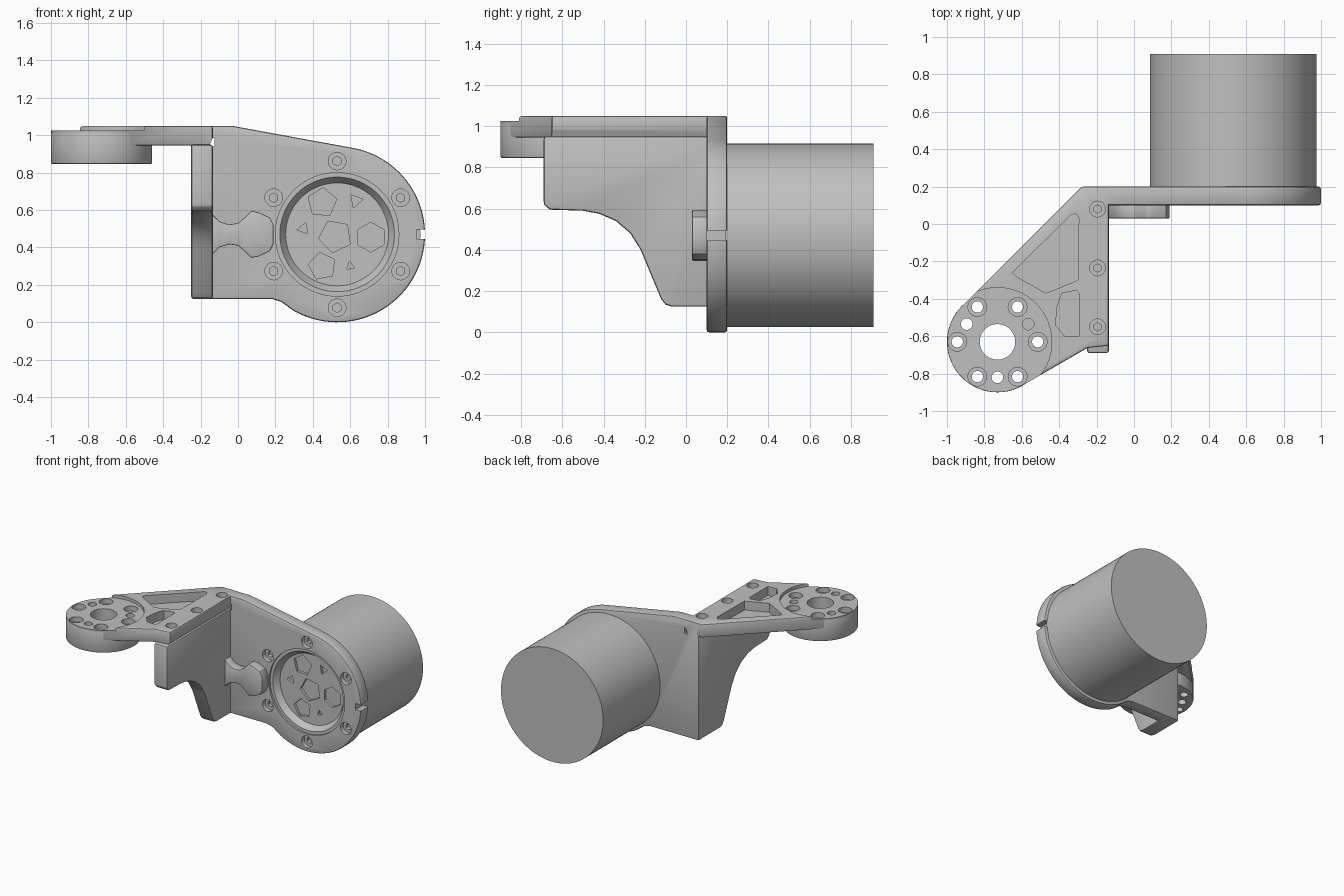
import bpy, bmesh
from math import radians, cos, sin
from mathutils import Matrix, Vector

if "Cube" in bpy.data.objects:
    bpy.data.objects.remove(bpy.data.objects["Cube"])

grey = bpy.data.materials.new("light_grey")
grey.use_nodes = True
grey.diffuse_color = (0.527, 0.527, 0.527, 1)
grey.node_tree.nodes["Principled BSDF"].inputs["Base Color"].default_value = grey.diffuse_color

parts, cutters = [], []


def finish(name, bm, bevel, cutter):
    bmesh.ops.recalc_face_normals(bm, faces=bm.faces)
    me = bpy.data.meshes.new(name)
    bm.to_mesh(me)
    bm.free()
    me.materials.append(grey)
    ob = bpy.data.objects.new(name, me)
    bpy.context.collection.objects.link(ob)
    if bevel:
        mod = ob.modifiers.new("edge_bevel", 'BEVEL')
        mod.width, mod.segments = bevel, 2
        mod.limit_method, mod.angle_limit = 'ANGLE', radians(40)
    if cutter:
        ob.hide_render = True
    (cutters if cutter else parts).append(ob)
    return ob


def prism(name, pts, axis, lo, hi, bevel=0.0, cutter=False):
    """Extrude an outline given in the two remaining axes along an axis."""
    place = {'X': lambda a, b: (lo, a, b), 'Y': lambda a, b: (a, lo, b), 'Z': lambda a, b: (a, b, lo)}[axis]
    bm = bmesh.new()
    face = bm.faces.new([bm.verts.new(place(a, b)) for a, b in pts])
    ext = bmesh.ops.extrude_face_region(bm, geom=[face])
    shift = Vector([hi - lo if a == axis else 0 for a in 'XYZ'])
    bmesh.ops.translate(bm, vec=shift, verts=[v for v in ext['geom'] if isinstance(v, bmesh.types.BMVert)])
    return finish(name, bm, bevel, cutter)


def cyl(name, c, axis, lo, hi, r, r2=None, n=64, turn=0, bevel=0.0, cutter=False):
    """Cylinder or cone along Y or Z, centred on c in the other two axes."""
    bm = bmesh.new()
    bmesh.ops.create_cone(bm, cap_ends=True, segments=n, radius1=r, radius2=r if r2 is None else r2, depth=hi - lo)
    m = Matrix.Rotation(radians(turn), 4, 'Z')
    mid = (lo + hi) / 2
    if axis == 'Y':
        m = Matrix.Translation((c[0], mid, c[1])) @ Matrix.Rotation(radians(-90), 4, 'X') @ m
    else:
        m = Matrix.Translation((c[0], c[1], mid)) @ m
    bm.transform(m)
    return finish(name, bm, bevel, cutter)


def hole(c, axis, lo, hi, r, r2=None, n=32, turn=0):
    return cyl("hole_cutter", c, axis, lo, hi, r, r2, n, turn, cutter=True)


def arc(c, r, a, b, n):
    return [polar(c, r, a + (b - a) * i / n) for i in range(n + 1)]


def polar(c, r, deg):
    return (c[0] + r * cos(radians(deg)), c[1] + r * sin(radians(deg)))


def cut(ob, tools):
    for t in tools:
        mod = ob.modifiers.new("cut", 'BOOLEAN')
        mod.operation, mod.solver, mod.object = 'DIFFERENCE', 'EXACT', t


HUB = (0.53, 0.47)     # motor axis in x, z
RING = (-0.73, -0.63)  # horn axis in x, y

# Upright mounting plate
plate = prism("mounting_plate",
              [(-0.25, 0.125), (0.18, 0.125), (0.23, 0.11)] + arc(HUB, 0.47, -120, 81, 56)
              + [(-0.03, 1.05), (-0.25, 1.05)], 'Y', 0.1, 0.2, bevel=0.012)

# Motor body
cyl("motor_body", HUB, 'Y', 0.19, 0.91, 0.445, n=96)

# Side web with a swept lower edge
web = prism("side_web",
            [(0.19, 0.125), (0.19, 0.95), (-0.69, 0.95), (-0.69, 0.62), (-0.66, 0.595), (-0.5, 0.59),
             (-0.42, 0.575), (-0.34, 0.54), (-0.27, 0.48), (-0.22, 0.4), (-0.12, 0.16), (-0.1, 0.135),
             (-0.07, 0.125)], 'X', -0.25, -0.135, bevel=0.012)

# Horizontal arm and the horn disc at its end
arm = prism("top_arm", [(-0.135, 0.2), (-0.28, 0.2)] + arc(RING, 0.269, 135, 300, 40)
            + [(-0.25, -0.663), (-0.135, -0.65)], 'Z', 0.945, 1.05, bevel=0.01)
disc = cyl("horn_disc", RING, 'Z', 0.845, 1.02, 0.27, bevel=0.01)

# Raised cable clip, mirrored about its middle
half = [(-0.14, 0.11), (-0.1, 0.07), (-0.05, 0.053), (0.0, 0.06), (0.035, 0.09), (0.07, 0.125),
        (0.11, 0.118), (0.17, 0.09), (0.19, 0.05)]
prism("cable_clip", [(x, 0.47 + h) for x, h in half] + [(x, 0.47 - h) for x, h in reversed(half)],
      'Y', 0.03, 0.11, bevel=0.006)

# Round recess and its sloped wall
plate_cuts = [hole(HUB, 'Y', 0.0, 0.115, 0.33, n=64), hole(HUB, 'Y', 0.11, 0.16, 0.31, 0.275, n=64)]

# Polygon pockets on the recess floor
for x, z, r, n, turn in [(0.52, 0.46, 0.09, 5, 10), (0.71, 0.455, 0.08, 6, 0), (0.45, 0.64, 0.08, 5, 40),
                         (0.45, 0.3, 0.075, 5, 25), (0.63, 0.65, 0.04, 3, 20), (0.35, 0.5, 0.035, 3, 80),
                         (0.6, 0.3, 0.025, 3, 50)]:
    plate_cuts.append(hole((x, z), 'Y', 0.14, 0.18, r, n=n, turn=turn))

# Countersunk screw holes round the motor
for a in range(30, 390, 60):
    p = polar(HUB, 0.392, a)
    plate_cuts += [hole(p, 'Y', 0.05, 0.135, 0.047), hole(p, 'Y', 0.12, 0.16, 0.025, n=6)]

# Rim notch
plate_cuts.append(prism("notch_cutter", [(0.955, 0.445), (1.1, 0.445), (1.1, 0.495), (0.955, 0.495)],
                        'Y', 0.0, 0.3, cutter=True))

# Relief slit under the arm edge
slit = prism("slit_cutter", [(-0.155, 0.94), (-0.125, 0.94), (-0.125, 0.985), (-0.135, 0.985)],
             'Y', -0.9, 0.4, cutter=True)

# Arm screws
arm_screws = []
for y in (0.08, -0.235, -0.55):
    arm_screws += [hole((-0.195, y), 'Z', 1.0, 1.2, 0.042), hole((-0.195, y), 'Z', 0.965, 1.01, 0.022, n=6)]

# Arm pockets and the step round the disc
pockets = [hole(RING, 'Z', 1.025, 1.2, 0.29, n=64)]
for pts in ([(-0.65, -0.26), (-0.63, -0.28), (-0.47, -0.37), (-0.3, -0.3), (-0.295, 0.03), (-0.31, 0.055),
             (-0.335, 0.05)],
            [(-0.41, -0.44), (-0.385, -0.37), (-0.31, -0.355), (-0.295, -0.37), (-0.295, -0.6), (-0.37, -0.6),
             (-0.42, -0.54)]):
    pockets.append(prism("pocket_cutter", pts, 'Z', 0.98, 1.2, cutter=True))

# Horn bore and bolt circles
horn_cuts = [hole(RING, 'Z', 0.7, 1.2, 0.095)]
for a in range(0, 360, 60):
    p = polar(RING, 0.215, a)
    horn_cuts += [hole(p, 'Z', 0.985, 1.2, 0.05), hole(p, 'Z', 0.7, 1.0, 0.03)]
for a in (30, 150, 270):
    horn_cuts.append(hole(polar(RING, 0.19, a), 'Z', 0.97 if a == 30 else 0.7, 1.2, 0.031))

cut(plate, plate_cuts + [slit] + arm_screws[:2])
cut(arm, pockets + [slit] + arm_screws + horn_cuts)
cut(disc, horn_cuts)

# Bake the modifiers, drop the cutters, shade
deps = bpy.context.evaluated_depsgraph_get()
baked = [(ob, bpy.data.meshes.new_from_object(ob.evaluated_get(deps))) for ob in parts]
for ob, me in baked:
    ob.modifiers.clear()
    ob.data = me
    me.materials.clear()
    me.materials.append(grey)
    for p in me.polygons:
        p.material_index = 0
for t in cutters:
    bpy.data.objects.remove(t)
bpy.ops.object.select_all(action='DESELECT')
for ob in parts:
    ob.select_set(True)
bpy.context.view_layer.objects.active = plate
bpy.ops.object.shade_smooth_by_angle(angle=radians(30))
